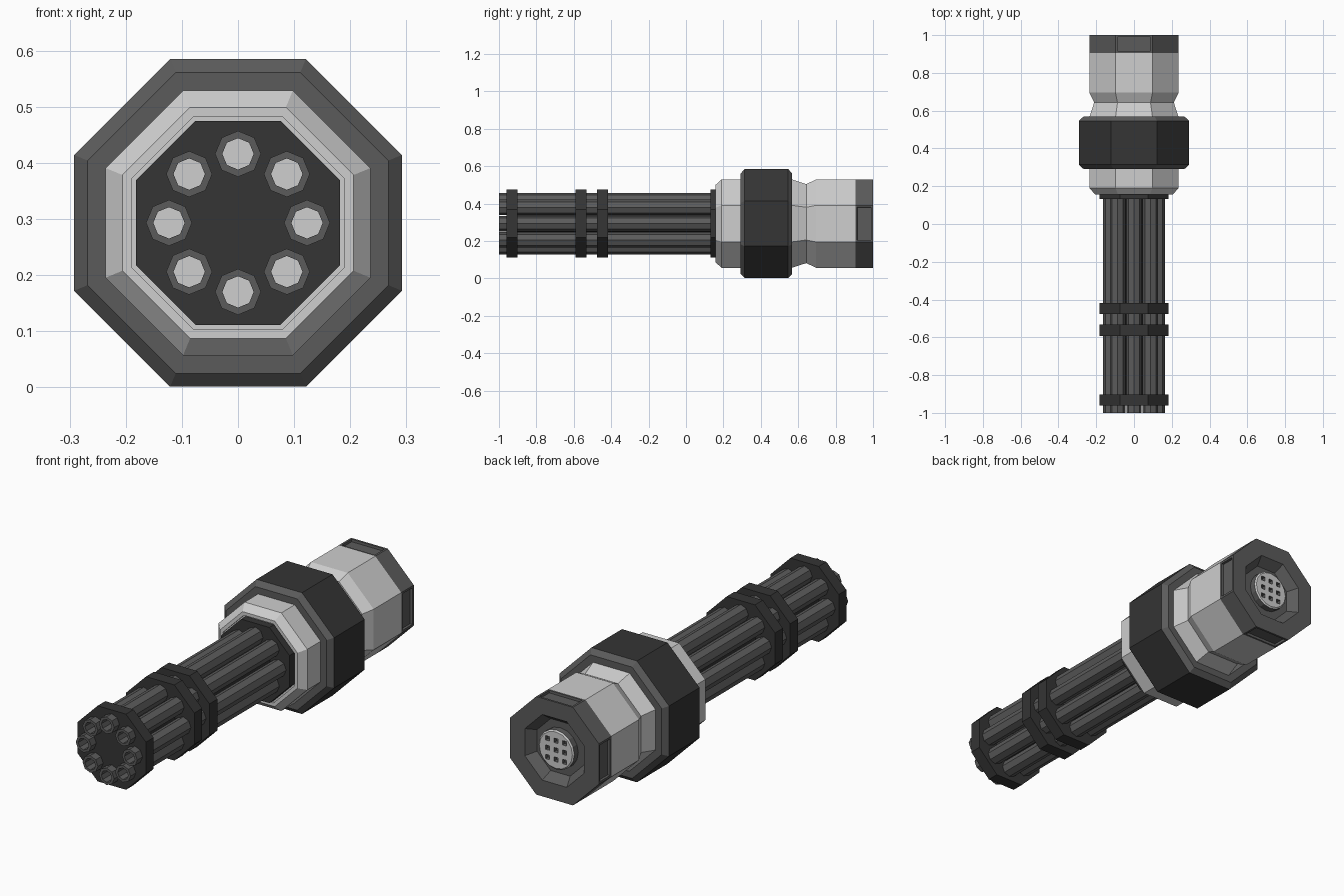
import bpy, bmesh, math

if "Cube" in bpy.data.objects:
    bpy.data.objects.remove(bpy.data.objects["Cube"])

CZ = 0.293                      # height of the long axis
C8 = math.cos(math.pi / 8)      # octagon apothem / radius


def material(name, r, g, b):
    m = bpy.data.materials.new(name)
    m.diffuse_color = (r, g, b, 1)
    m.use_nodes = True
    m.node_tree.nodes["Principled BSDF"].inputs["Base Color"].default_value = m.diffuse_color
    return m


LIGHT, GREY, BLACK = 0, 1, 2
MATS = [material("light_grey", 0.62, 0.62, 0.62),
        material("mid_grey", 0.105, 0.105, 0.105),
        material("near_black", 0.035, 0.035, 0.035)]


def finish(name, bm):
    bmesh.ops.recalc_face_normals(bm, faces=bm.faces)
    me = bpy.data.meshes.new(name)
    bm.to_mesh(me)
    bm.free()
    for m in MATS:
        me.materials.append(m)
    ob = bpy.data.objects.new(name, me)
    bpy.context.collection.objects.link(ob)
    return ob


def lathe(bm, profile, cx=0.0, cz=CZ, sides=8, phase=math.pi / 8, ends=(0, 0), closed=False):
    """Sweep (y, radius, colour of next band) points about the y direction."""
    rings = []
    for y, r, _ in profile:
        rings.append([bm.verts.new((cx + r * math.cos(phase + math.tau * i / sides), y,
                                    cz + r * math.sin(phase + math.tau * i / sides)))
                      for i in range(sides)])
    n = len(rings)
    for k in range(n if closed else n - 1):
        a, b = rings[k], rings[(k + 1) % n]
        for i in range(sides):
            j = (i + 1) % sides
            bm.faces.new((a[i], a[j], b[j], b[i])).material_index = profile[k][2]
    if not closed:
        bm.faces.new(rings[0]).material_index = ends[0]
        bm.faces.new(rings[-1]).material_index = ends[1]


def octagon_part(name, profile, **kw):
    """Octagonal part whose profile is given by the distance to the flats."""
    bm = bmesh.new()
    lathe(bm, [(y, a / C8, m) for y, a, m in profile], **kw)
    return finish(name, bm)


def cut(ob, cutter):
    mod = ob.modifiers.new("cut", 'BOOLEAN')
    mod.operation = 'DIFFERENCE'
    mod.solver = 'EXACT'
    mod.object = cutter
    cutter.hide_render = True
    cutter.hide_viewport = True
    cutter.display_type = 'WIRE'


# barrel positions on a circle
SPOTS = [(0.123 * math.cos(i * math.pi / 4), CZ + 0.123 * math.sin(i * math.pi / 4))
         for i in range(8)]

# hollow barrels
for i, (x, z) in enumerate(SPOTS):
    bm = bmesh.new()
    lathe(bm, [(0.15, 0.041, GREY), (-1.0, 0.041, GREY), (-1.0, 0.028, GREY), (0.125, 0.028, GREY)],
          cx=x, cz=z, phase=0, ends=(GREY, LIGHT))
    finish(f"barrel_{i + 1}", bm)

# inner core behind the barrels
octagon_part("barrel_core", [(-0.93, 0.078, BLACK), (0.15, 0.078, BLACK)], ends=(BLACK, BLACK))

# clamp discs, drilled where the barrels pass through
bm = bmesh.new()
for x, z in SPOTS:
    lathe(bm, [(-1.1, 0.034, BLACK), (0.0, 0.034, BLACK)], cx=x, cz=z, phase=0, ends=(BLACK, BLACK))
drill = finish("disc_hole_cutter", bm)
for name, y0, y1 in (("muzzle_disc", -0.96, -0.902), ("middle_disc_front", -0.592, -0.532),
                     ("middle_disc_rear", -0.477, -0.417)):
    cut(octagon_part(name, [(y0, 0.182, BLACK), (y1, 0.182, BLACK)], ends=(BLACK, BLACK)), drill)
octagon_part("base_disc", [(0.132, 0.182, BLACK), (0.18, 0.182, BLACK)], ends=(BLACK, BLACK))

# main housing with waist, grey tail band and recessed rear
bm = bmesh.new()
body = [(0.168, 0.190, LIGHT), (0.157, 0.190, LIGHT), (0.157, 0.206, LIGHT), (0.19, 0.236, LIGHT),
        (0.567, 0.236, LIGHT), (0.643, 0.211, LIGHT), (0.695, 0.236, LIGHT), (0.905, 0.236, GREY),
        (1.0, 0.236, GREY), (1.0, 0.158, GREY), (0.955, 0.125, GREY)]
lathe(bm, [(y, a / C8, m) for y, a, m in body], ends=(LIGHT, GREY))
bmesh.ops.recalc_face_normals(bm, faces=bm.faces)
# sunken panels on the four upright sides of the tail band
panels = []
for f in bm.faces:
    c = f.calc_center_median()
    dx, dz = abs(c.x), abs(c.z - CZ)
    if 0.91 < c.y < 0.99 and max(dx, dz) > 0.23 and min(dx, dz) < 0.01:
        panels.append(f)
bmesh.ops.inset_individual(bm, faces=panels, thickness=0.014, depth=0)
bmesh.ops.inset_individual(bm, faces=panels, thickness=0.001, depth=-0.012)
finish("housing", bm)

# wide collar: black flats, grey chamfers and ends
octagon_part("collar", [(0.292, 0.22, GREY), (0.292, 0.268, GREY), (0.314, 0.292, BLACK),
                        (0.546, 0.292, GREY), (0.568, 0.268, GREY), (0.568, 0.22, GREY)], closed=True)

# round rear connector with a grid of square sockets
bm = bmesh.new()
lathe(bm, [(0.94, 0.095, GREY), (0.985, 0.095, LIGHT), (0.99, 0.088, LIGHT)],
      sides=16, ends=(LIGHT, LIGHT))
plug = finish("rear_connector", bm)
bm = bmesh.new()
for i in (-1, 0, 1):
    for k in (-1, 0, 1):
        lathe(bm, [(0.97, 0.015, GREY), (1.05, 0.015, GREY)], cx=i * 0.045, cz=CZ + k * 0.045,
              sides=4, phase=math.pi / 4, ends=(GREY, GREY))
cut(plug, finish("socket_cutter", bm))
